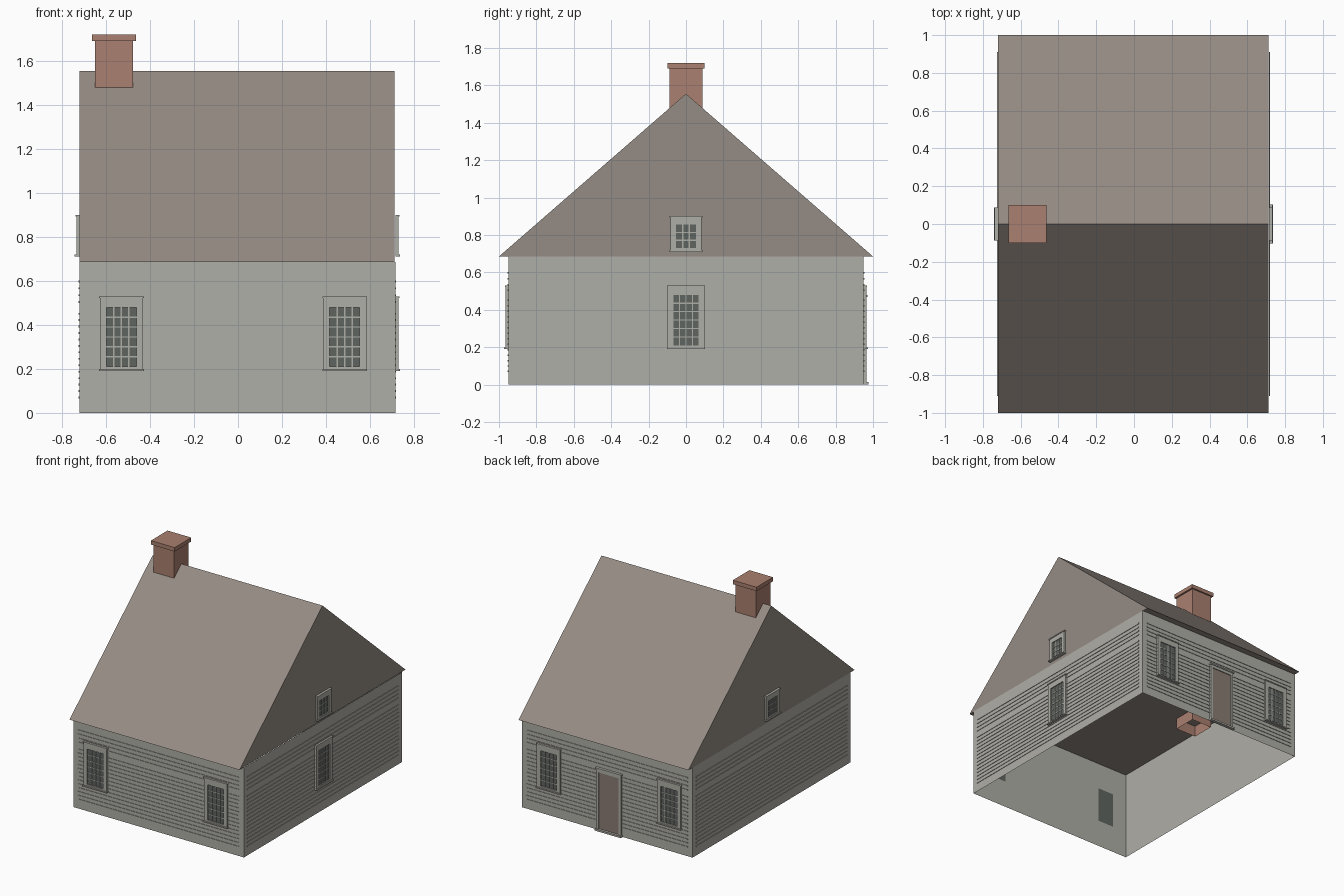
import bpy
import bmesh
from mathutils import Vector

cube = bpy.data.objects.get("Cube")
if cube:
    bpy.data.objects.remove(cube, do_unlink=True)


def material(name, r, g, b):
    m = bpy.data.materials.new(name)
    m.use_nodes = True
    m.diffuse_color = (r, g, b, 1)
    m.node_tree.nodes["Principled BSDF"].inputs["Base Color"].default_value = (r, g, b, 1)
    return m


SIDING = material("weathered_grey", 0.43, 0.425, 0.385)
ROOF = material("roof_brown", 0.30, 0.26, 0.23)
BRICK = material("brick_red", 0.40, 0.215, 0.16)
GLASS = material("dark_glass", 0.115, 0.13, 0.12)
DOOR = material("door_brown", 0.26, 0.205, 0.175)

LEFT, RIGHT, DEPTH, EAVE, RIDGE = -0.72, 0.715, 0.95, 0.685, 1.555


def finish(name, bm, mat):
    bmesh.ops.recalc_face_normals(bm, faces=bm.faces[:])
    mesh = bpy.data.meshes.new(name)
    bm.to_mesh(mesh)
    bm.free()
    mesh.materials.append(mat)
    obj = bpy.data.objects.new(name, mesh)
    bpy.context.collection.objects.link(obj)
    return obj


def add_box(bm, lo, hi):
    lo, hi = Vector(lo), Vector(hi)
    verts = bmesh.ops.create_cube(bm, size=1)["verts"]
    for v in verts:
        v.co = (lo + hi) / 2 + v.co * (hi - lo)
    return verts


def remove_faces(bm, direction):
    bm.normal_update()
    faces = [f for f in bm.faces if abs(f.normal.z) > 0.9
             and f.normal.z * direction > 0]
    bmesh.ops.delete(bm, geom=faces, context="FACES_ONLY")


class Side:
    """A wall plane: u runs along the wall, d is the distance outward."""

    def __init__(self, name, origin, along, out, start, end):
        self.name, self.start, self.end = name, start, end
        self.origin, self.along, self.out = Vector(origin), Vector(along), Vector(out)

    def box(self, bm, u0, u1, z0, z1, d0, d1):
        a = self.origin + self.along * u0 + self.out * d0
        b = self.origin + self.along * u1 + self.out * d1
        lo = [min(p, q) for p, q in zip(a, b)]
        hi = [max(p, q) for p, q in zip(a, b)]
        lo[2], hi[2] = z0, z1
        add_box(bm, lo, hi)


X, Y = Vector((1, 0, 0)), Vector((0, 1, 0))
front = Side("front", -Y * DEPTH, X, -Y, LEFT, RIGHT)
back = Side("back", Y * DEPTH, X, Y, LEFT, RIGHT)
left = Side("left", X * RIGHT, Y, X, -DEPTH, DEPTH)
right = Side("right", X * LEFT, Y, -X, -DEPTH, DEPTH)

# Walls: an open shell
bm = bmesh.new()
add_box(bm, (LEFT, -DEPTH, 0), (RIGHT, DEPTH, EAVE))
remove_faces(bm, 1)
remove_faces(bm, -1)
finish("walls", bm, SIDING)

# Clapboard laps, in a lower and an upper band
laps = [0.066 + 0.0293 * i for i in range(14)] + [0.5 + 0.031 * i for i in range(4)]
for side in (front, back, left, right):
    bm = bmesh.new()
    for z in laps:
        side.box(bm, side.start + 0.04, side.end - 0.04, z, z + 0.008, 0, 0.004)
    finish(side.name + "_clapboards", bm, SIDING)

# Gable roof: a solid prism
bm = bmesh.new()
profile = [bm.verts.new((LEFT, y, z)) for y, z in ((-1, EAVE), (1, EAVE), (0, RIDGE))]
end = bm.faces.new(profile)
grown = bmesh.ops.extrude_face_region(bm, geom=[end])["geom"]
for v in grown:
    if isinstance(v, bmesh.types.BMVert):
        v.co.x = RIGHT - 0.003
if not end.is_valid or len(bm.faces) < 5:
    bm.faces.new(profile)
finish("roof", bm, ROOF)

# Chimney stack, open below, with a cap
bm = bmesh.new()
add_box(bm, (-0.65, -0.088, 0.6), (-0.477, 0.088, 1.69))
remove_faces(bm, -1)
finish("chimney_stack", bm, BRICK)
bm = bmesh.new()
add_box(bm, (-0.664, -0.1, 1.69), (-0.464, 0.1, 1.72))
finish("chimney_cap", bm, BRICK)


def window(side, name, u, half, z0, z1, head, cols, rows):
    """Casing, sill, glass and glazing bars centred on u."""
    inner = half - 0.03
    g0, g1 = z0 + 0.02, z1 - head
    bm = bmesh.new()
    for s in (-1, 1):
        side.box(bm, u + s * inner, u + s * half, z0, z1, 0, 0.014)
    side.box(bm, u - inner, u + inner, g1, z1, 0, 0.014)
    side.box(bm, u - inner, u + inner, z0, g0, 0, 0.014)
    side.box(bm, u - half - 0.004, u + half + 0.004, z1 - 0.008, z1, 0, 0.018)
    side.box(bm, u - half - 0.004, u + half + 0.004, z0, z0 + 0.009, 0, 0.022)
    finish(name + "_casing", bm, SIDING)

    bm = bmesh.new()
    side.box(bm, u - inner, u + inner, g0, g1, 0, 0.006)
    finish(name + "_glass", bm, GLASS)

    bm = bmesh.new()
    bar = 0.003
    for i in range(1, cols):
        c = u - inner + 2 * inner * i / cols
        side.box(bm, c - bar, c + bar, g0, g1, 0.005, 0.01)
    for i in range(1, rows):
        c = g0 + (g1 - g0) * i / rows
        side.box(bm, u - inner, u + inner, c - bar, c + bar, 0.005, 0.009)
    finish(name + "_bars", bm, SIDING)


# Main windows
for side in (front, back):
    for label, u in (("right", -0.53), ("left", 0.485)):
        window(side, f"{side.name}_{label}_window", u, 0.098, 0.19, 0.53, 0.05, 4, 6)
window(left, "left_window", 0, 0.098, 0.19, 0.53, 0.05, 4, 6)

# Attic windows in both gables
for side in (left, right):
    window(side, side.name + "_attic_window", 0, 0.083, 0.71, 0.9, 0.045, 3, 3)

# Back door with frame, head and threshold
DOOR_X = -0.022
bm = bmesh.new()
for s in (-1, 1):
    back.box(bm, DOOR_X + s * 0.085, DOOR_X + s * 0.105, 0, 0.47, 0, 0.014)
back.box(bm, DOOR_X - 0.085, DOOR_X + 0.085, 0.445, 0.47, 0, 0.014)
back.box(bm, DOOR_X - 0.11, DOOR_X + 0.11, 0.467, 0.478, 0, 0.02)
back.box(bm, DOOR_X - 0.11, DOOR_X + 0.11, 0, 0.014, 0, 0.025)
finish("door_frame", bm, SIDING)
bm = bmesh.new()
back.box(bm, DOOR_X - 0.085, DOOR_X + 0.085, 0.014, 0.445, 0, 0.007)
finish("door_panel", bm, DOOR)
